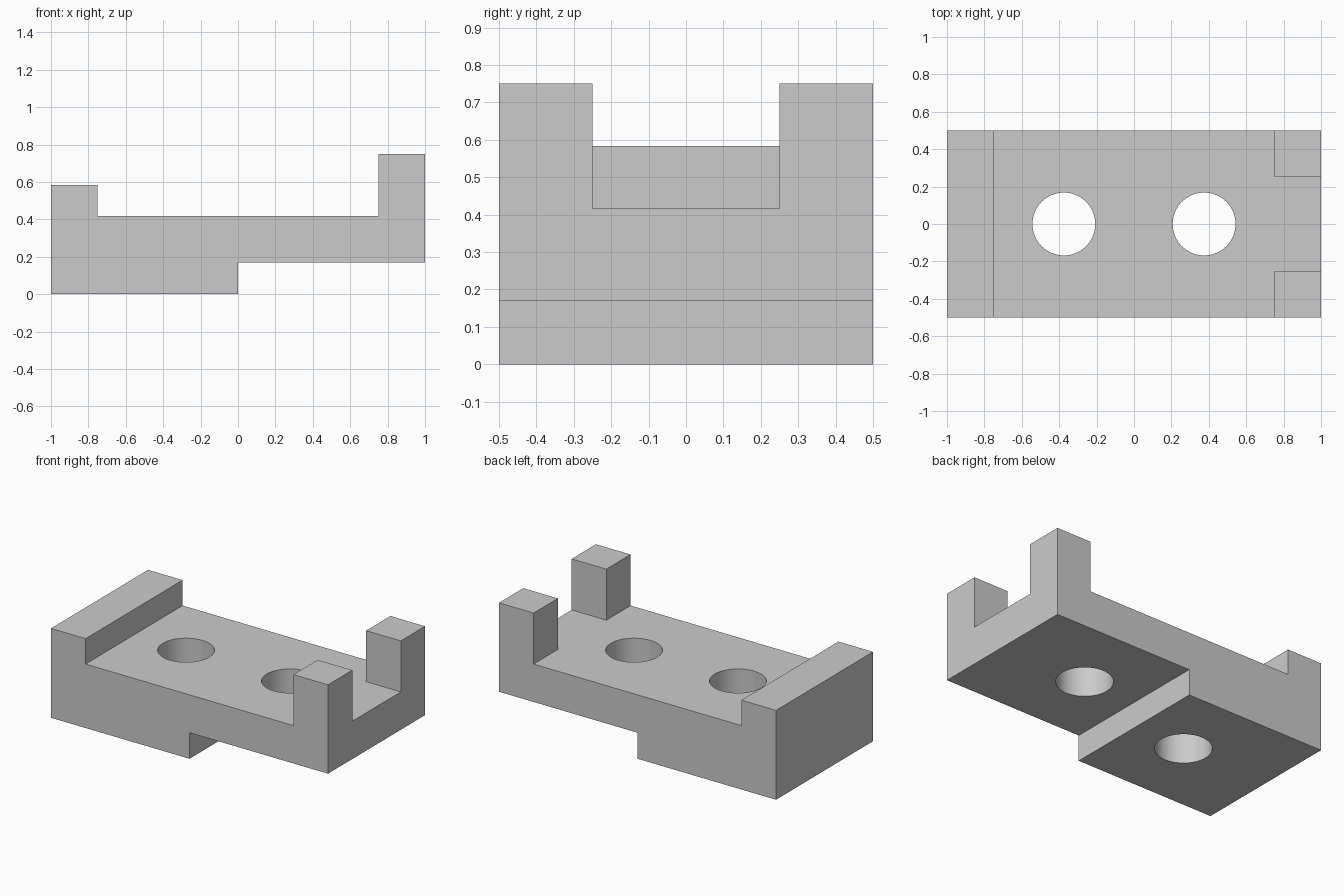
import bpy
import bmesh
from math import radians
from mathutils import Matrix, Vector

cube = bpy.data.objects.get("Cube")
if cube:
    bpy.data.objects.remove(cube, do_unlink=True)

HALF_WIDTH = 0.5
STEP, DECK, LIP, POST = 0.17, 0.417, 0.583, 0.75

grey = bpy.data.materials.new("plain_grey")
grey.use_nodes = True
colour = (0.6, 0.6, 0.6, 1)
grey.diffuse_color = colour
grey.node_tree.nodes["Principled BSDF"].inputs["Base Color"].default_value = colour


def make_object(name, bm):
    bmesh.ops.recalc_face_normals(bm, faces=bm.faces)
    mesh = bpy.data.meshes.new(name)
    bm.to_mesh(mesh)
    bm.free()
    mesh.materials.append(grey)
    obj = bpy.data.objects.new(name, mesh)
    bpy.context.collection.objects.link(obj)
    return obj


def cut(target, cutter):
    """Subtract the cutter from the target, then discard the cutter."""
    cutter.hide_render = True
    mod = target.modifiers.new("cut", "BOOLEAN")
    mod.operation = "DIFFERENCE"
    mod.solver = "EXACT"
    mod.object = cutter
    bpy.ops.object.select_all(action="DESELECT")
    bpy.context.view_layer.objects.active = target
    target.select_set(True)
    bpy.ops.object.modifier_apply(modifier=mod.name)
    bpy.data.objects.remove(cutter, do_unlink=True)


# Stepped block: side profile extruded across the width
profile = [(-1, 0), (0, 0), (0, STEP), (1, STEP), (1, POST), (0.75, POST),
           (0.75, DECK), (-0.75, DECK), (-0.75, LIP), (-1, LIP)]
bm = bmesh.new()
face = bm.faces.new([bm.verts.new((x, -HALF_WIDTH, z)) for x, z in profile])
side = bmesh.ops.extrude_face_region(bm, geom=[face])["geom"]
bmesh.ops.translate(bm, vec=(0, 2 * HALF_WIDTH, 0),
                    verts=[v for v in side if isinstance(v, bmesh.types.BMVert)])
block = make_object("stepped_block", bm)

# Gap that leaves two corner posts
bm = bmesh.new()
bmesh.ops.create_cube(bm, size=1, matrix=Matrix.LocRotScale(
    Vector((0.9, 0, DECK + 0.25)), None, Vector((0.6, 0.5, 0.5))))
cut(block, make_object("post_gap_cutter", bm))

# Two round through holes
for x in (-0.375, 0.375):
    bm = bmesh.new()
    bmesh.ops.create_cone(bm, cap_ends=True, segments=64, radius1=0.168,
                          radius2=0.168, depth=2, matrix=Matrix.Translation((x, 0, 0.3)))
    cut(block, make_object("hole_cutter", bm))

bpy.ops.object.shade_smooth_by_angle(angle=radians(30))
